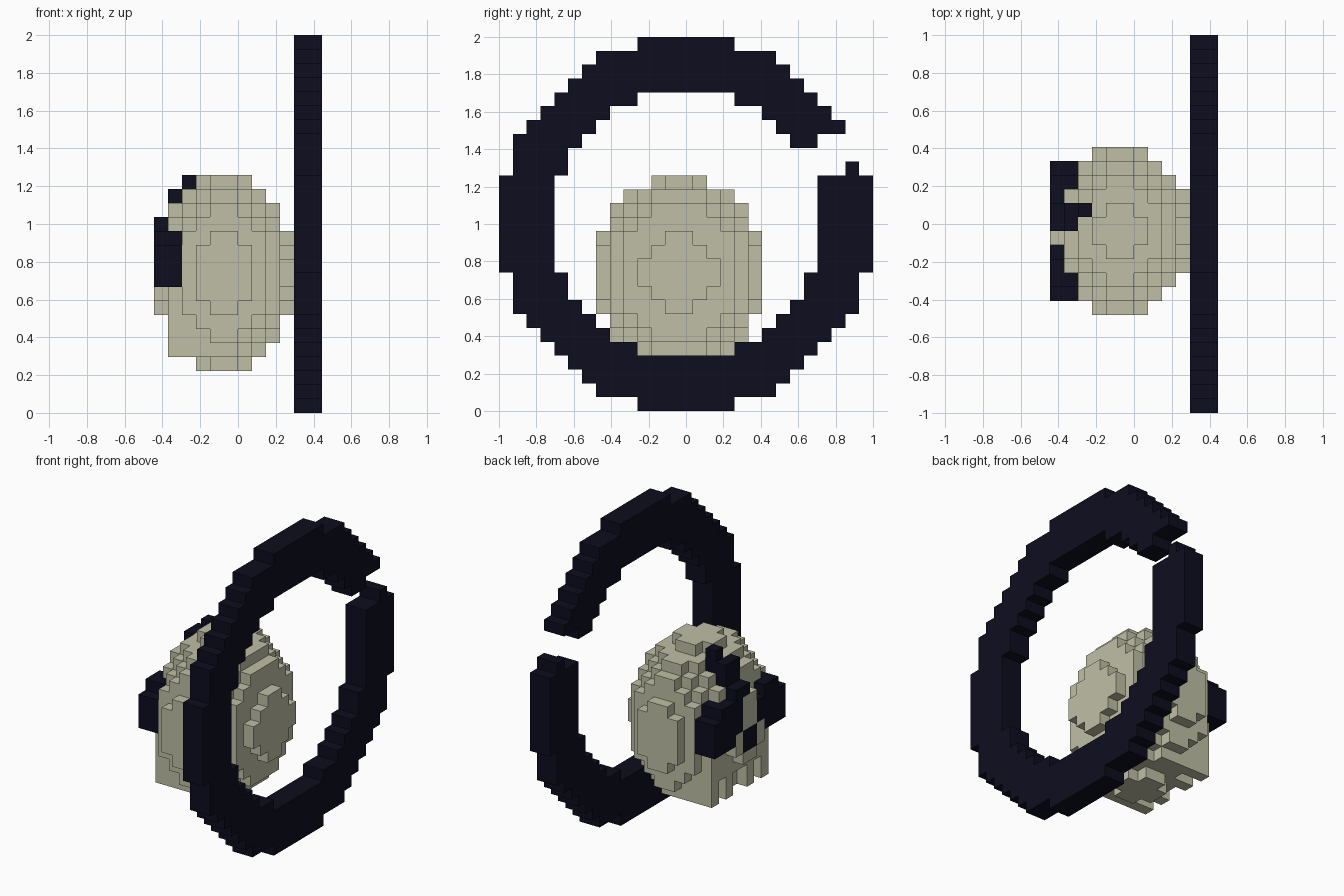
import bpy, bmesh
from mathutils import Vector

if "Cube" in bpy.data.objects:
    bpy.data.objects.remove(bpy.data.objects["Cube"], do_unlink=True)

V = 2 / 27                                   # edge length of one block
ORIGIN = Vector((-6 * V, -1.0, 0.0))         # corner of block (0, 0, 0)


def material(name, rgb):
    m = bpy.data.materials.new(name)
    m.use_nodes = True
    m.diffuse_color = (*rgb, 1)
    m.node_tree.nodes["Principled BSDF"].inputs["Base Color"].default_value = (*rgb, 1)
    return m


bone = material("bone", (0.52, 0.52, 0.385))
midnight = material("midnight", (0.004, 0.004, 0.0135))


def box(i, j, k):
    """All blocks in three inclusive index ranges."""
    return {(a, b, c) for a in range(i[0], i[1] + 1)
            for b in range(j[0], j[1] + 1) for c in range(k[0], k[1] + 1)}


# Hoop: two blocks thick, broken at the back
hoop = {(i, j, k) for i, j, k in box((10, 11), (0, 26), (0, 26))
        if 91 <= (j - 13) ** 2 + (k - 13) ** 2 <= 180}
hoop -= box((10, 11), (23, 26), (19, 19)) | box((10, 11), (22, 26), (18, 18))
hoop -= box((10, 11), (22, 24), (17, 17))

# Skull: ellipsoid of blocks
skull = {(i, j, k) for i, j, k in box((0, 9), (7, 18), (3, 16))
         if ((i - 4.5) / 5) ** 2 + ((j - 12.5) / 6) ** 2 + ((k - 9.5) / 7) ** 2 <= 1}

# Jaw with a flat front and separate teeth
skull |= box((1, 3), (9, 16), (5, 8)) | box((3, 4), (9, 16), (4, 4))
for j in (10, 12, 13, 15):
    skull -= box((1, 1), (j, j), (4, 5))
for j in (9, 11, 14, 16):
    skull |= box((1, 2), (j, j), (4, 6))

# Rounded eye sockets, mirrored across the face
eye = box((0, 1), (9, 10), (12, 12)) | box((0, 1), (8, 11), (10, 11)) | box((0, 1), (8, 10), (9, 9))
eyes = eye | {(i, 25 - j, k) for i, j, k in eye}

# Nose opening
nose = box((0, 0), (12, 13), (8, 9))

# Crack running down the forehead
crack = (box((2, 2), (14, 14), (15, 16)) | box((1, 1), (13, 14), (14, 15))
         | box((0, 1), (13, 14), (13, 13)) | box((0, 0), (14, 14), (12, 12)))

skull -= eyes | nose | crack
solid = hoop | skull | eyes | nose | crack

# Corner offsets of the six faces of a block, by axis and side
DIRS = [(a, s) for a in range(3) for s in (0, 1)]


def build(name, cells, mat):
    """Make one mesh from the exposed faces of a set of blocks."""
    bm = bmesh.new()
    verts = {}

    def vert(p):
        if p not in verts:
            verts[p] = bm.verts.new(ORIGIN + Vector(p) * V)
        return verts[p]

    for cell in sorted(cells):
        for axis, side in DIRS:
            near = list(cell)
            near[axis] += 2 * side - 1
            if tuple(near) in solid:
                continue
            u, w = (axis + 1) % 3, (axis + 2) % 3
            ring = []
            for du, dw in ((0, 0), (1, 0), (1, 1), (0, 1)):
                p = list(cell)
                p[axis] += side
                p[u] += du
                p[w] += dw
                ring.append(vert(tuple(p)))
            bm.faces.new(ring if side else ring[::-1])
    mesh = bpy.data.meshes.new(name)
    bm.to_mesh(mesh)
    bm.free()
    mesh.materials.append(mat)
    bpy.context.collection.objects.link(bpy.data.objects.new(name, mesh))


build("hoop", hoop, midnight)
build("skull", skull, bone)
build("eye_sockets", eyes, midnight)
build("nose_opening", nose, midnight)
build("forehead_crack", crack - eyes, midnight)
